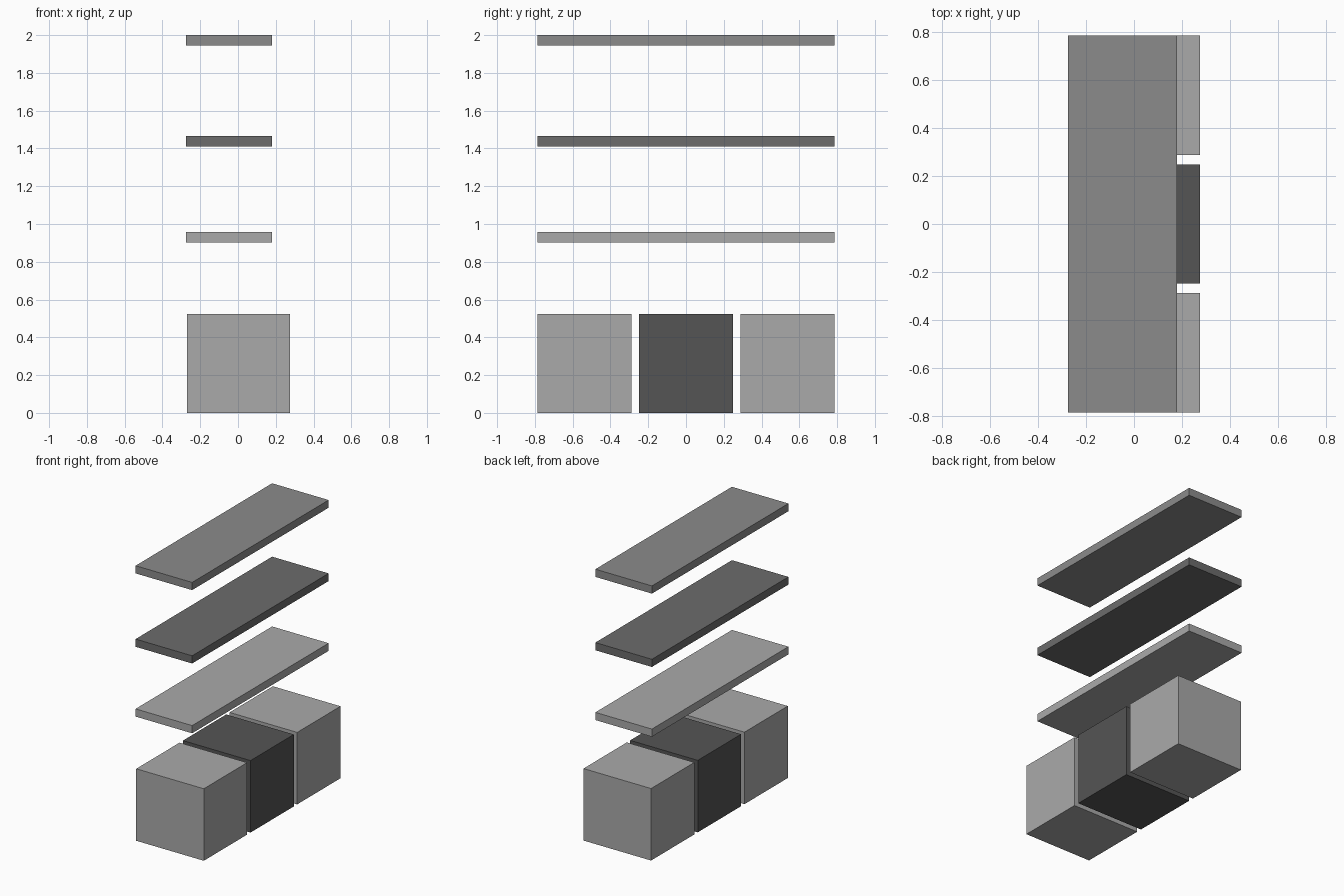
import bpy

if "Cube" in bpy.data.objects:
    bpy.data.objects.remove(bpy.data.objects["Cube"])

def grey(name, v):
    m = bpy.data.materials.new(name)
    m.diffuse_color = (v, v, v, 1)
    m.use_nodes = True
    m.node_tree.nodes["Principled BSDF"].inputs["Base Color"].default_value = m.diffuse_color
    return m

light = grey("light_grey", 0.40)
medium = grey("medium_grey", 0.26)
slate = grey("slate_grey", 0.15)
dark = grey("dark_grey", 0.09)

def block(name, x, y, z, mat):
    """Box spanning the (min, max) ranges on each axis."""
    spans = (x, y, z)
    bpy.ops.mesh.primitive_cube_add(size=1, location=[(a + b) / 2 for a, b in spans])
    ob = bpy.context.object
    ob.name = name
    ob.scale = [b - a for a, b in spans]
    bpy.ops.object.transform_apply(location=False, rotation=False, scale=True)
    ob.data.materials.append(mat)

# Row of three floor cabinets
for name, y, mat in (("front_cabinet", -0.537, light),
                     ("middle_cabinet", 0.0, dark),
                     ("back_cabinet", 0.537, light)):
    block(name, (-0.269, 0.275), (y - 0.249, y + 0.249), (0, 0.524), mat)

# Three long shelves above, flush with the rear of the cabinets
for name, z, mat in (("lower_shelf", (0.902, 0.958), light),
                     ("middle_shelf", (1.410, 1.466), slate),
                     ("upper_shelf", (1.944, 2.0), medium)):
    block(name, (-0.275, 0.18), (-0.785, 0.785), z, mat)
